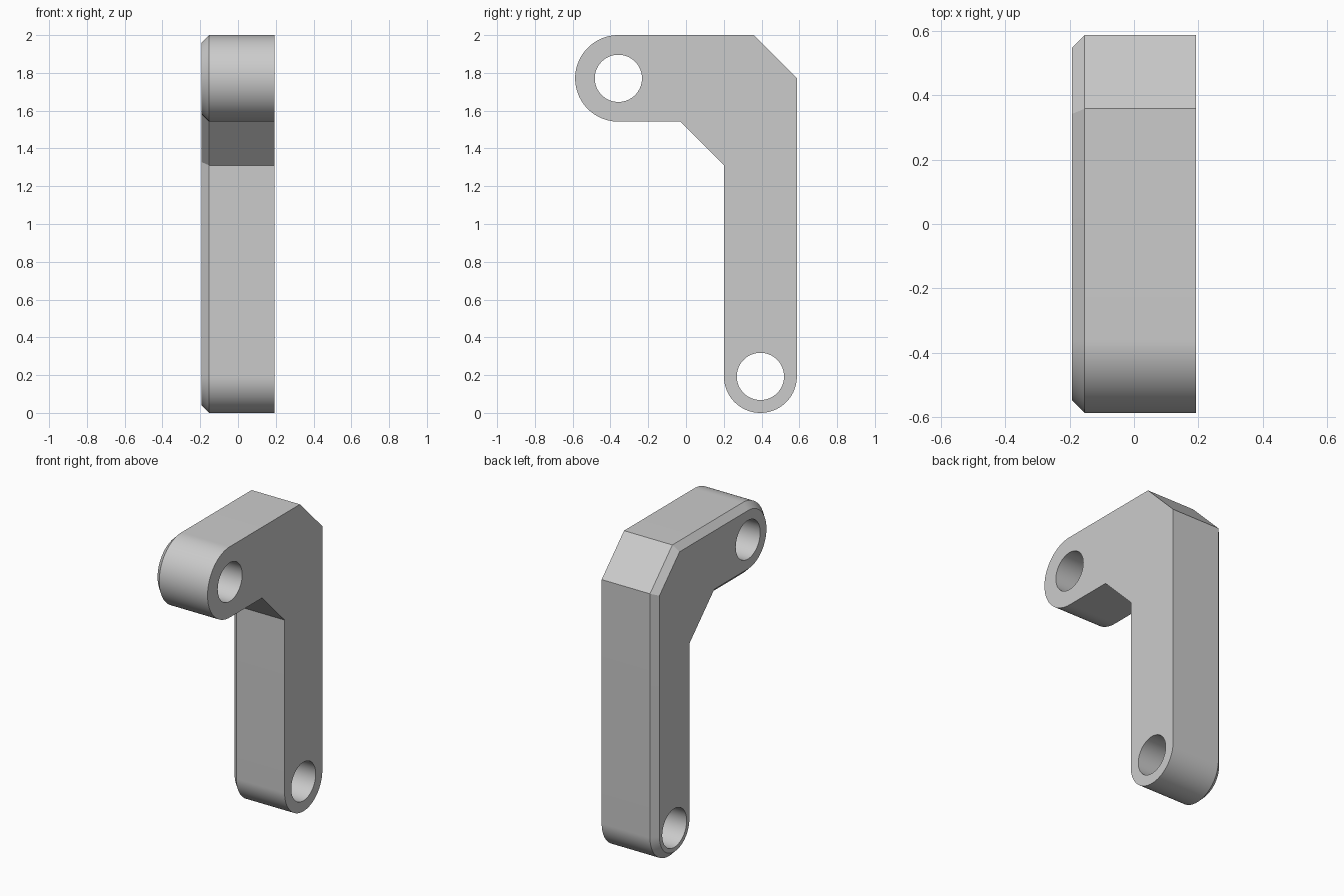
import bpy, bmesh
from math import sin, cos, pi, sqrt, radians

if "Cube" in bpy.data.objects:
    bpy.data.objects.remove(bpy.data.objects["Cube"], do_unlink=True)

HALF_WIDTH, CHAMFER, HOLE_RADIUS = 0.193, 0.04, 0.125
UPPER, UPPER_RADIUS = (-0.358, 1.771), 0.229
LOWER, LOWER_RADIUS = (0.394, 0.193), 0.193

grey = bpy.data.materials.new("light grey")
grey.use_nodes = True
colour = (0.6, 0.6, 0.6, 1)
grey.diffuse_color = colour
grey.node_tree.nodes["Principled BSDF"].inputs["Base Color"].default_value = colour


def arc(centre, radius, start, steps=48):
    """Half circle of (y, z) points, counter-clockwise from start."""
    angles = [start + pi * i / steps for i in range(steps + 1)]
    return [(centre[0] + radius * cos(a), centre[1] + radius * sin(a)) for a in angles]


def outline(d):
    """Side profile of the elbow lever, moved inward by d."""
    m = d * (sqrt(2) - 1)
    back, top = LOWER[0] + LOWER_RADIUS, UPPER[1] + UPPER_RADIUS
    front, under = LOWER[0] - LOWER_RADIUS, UPPER[1] - UPPER_RADIUS
    return (arc(UPPER, UPPER_RADIUS - d, pi / 2)
            + [(-0.03 + m, under + d), (front + d, 1.311 + m)]
            + arc(LOWER, LOWER_RADIUS - d, pi)
            + [(back - d, 1.771 - m), (0.358 - m, top - d)])


# Elbow lever body: three outline rings, the last one inset for the chamfer
bm = bmesh.new()
rings = [[bm.verts.new((x, y, z)) for y, z in outline(d)]
         for x, d in ((HALF_WIDTH, 0), (CHAMFER - HALF_WIDTH, 0), (-HALF_WIDTH, CHAMFER))]
for a, b in zip(rings, rings[1:]):
    for i in range(len(a)):
        bm.faces.new((a[i - 1], a[i], b[i], b[i - 1]))
bm.faces.new(rings[0])
bm.faces.new(rings[-1])
bmesh.ops.recalc_face_normals(bm, faces=bm.faces)
mesh = bpy.data.meshes.new("elbow_lever")
bm.to_mesh(mesh)
bm.free()
mesh.materials.append(grey)
lever = bpy.data.objects.new("elbow_lever", mesh)
bpy.context.collection.objects.link(lever)
bpy.context.view_layer.objects.active = lever

# Pivot holes through both ends
for name, (y, z) in (("upper_hole", UPPER), ("lower_hole", LOWER)):
    bpy.ops.mesh.primitive_cylinder_add(vertices=64, radius=HOLE_RADIUS, depth=1,
                                        location=(0, y, z), rotation=(0, pi / 2, 0))
    cutter = bpy.context.object
    cutter.name = name + "_cutter"
    cutter.data.materials.append(grey)
    cutter.hide_render = True
    cut = lever.modifiers.new(name, "BOOLEAN")
    cut.operation, cut.solver, cut.object = "DIFFERENCE", "EXACT", cutter
    bpy.context.view_layer.objects.active = lever
    bpy.ops.object.modifier_apply(modifier=name)
    bpy.data.objects.remove(cutter, do_unlink=True)

bpy.ops.object.select_all(action="DESELECT")
lever.select_set(True)
bpy.context.view_layer.objects.active = lever
bpy.ops.object.shade_smooth_by_angle(angle=radians(30))
